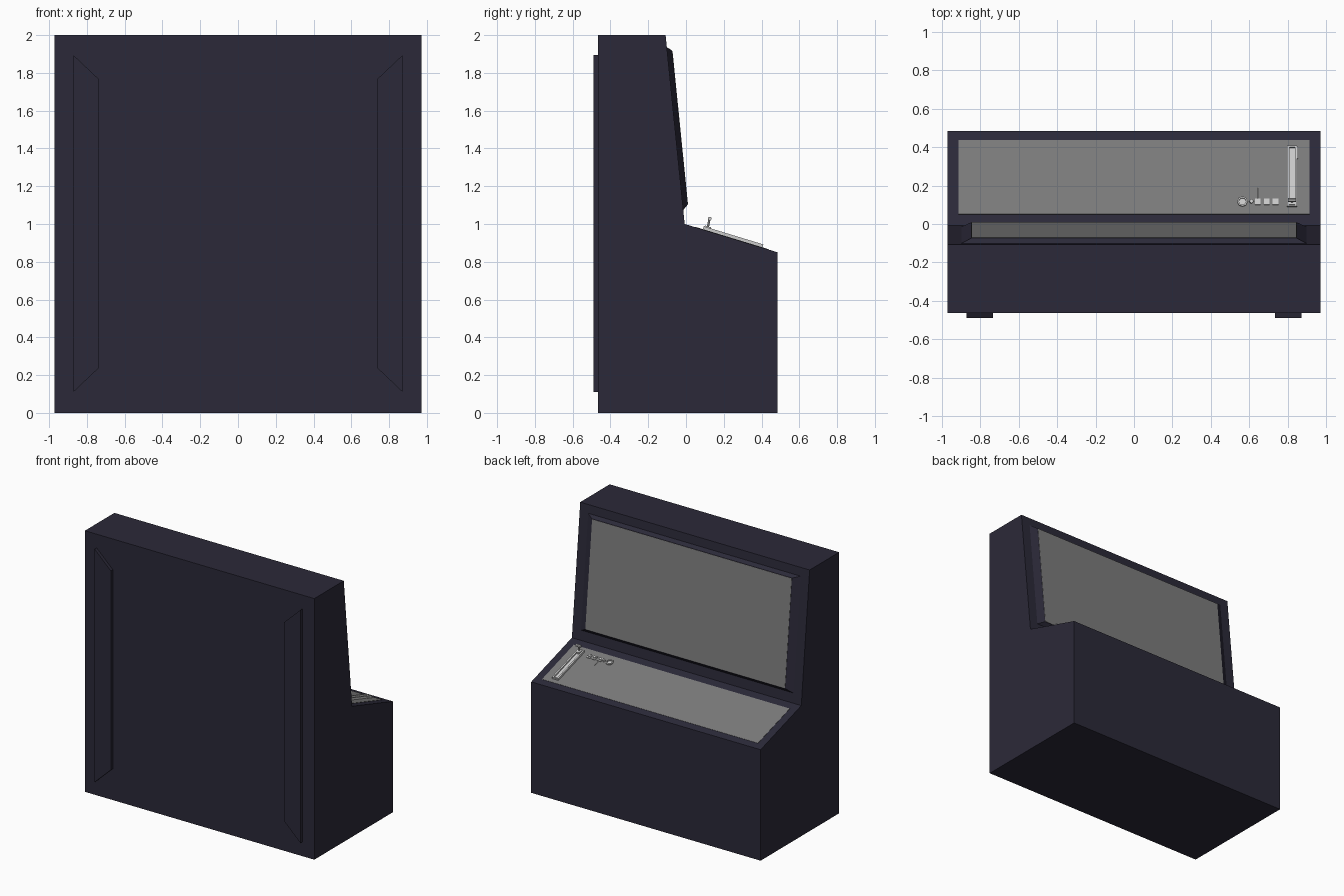
import bpy, bmesh, math
from mathutils import Matrix, Vector

if "Cube" in bpy.data.objects:
    bpy.data.objects.remove(bpy.data.objects["Cube"])


def material(name, c):
    m = bpy.data.materials.new(name)
    m.diffuse_color = (*c, 1)
    m.use_nodes = True
    m.node_tree.nodes["Principled BSDF"].inputs["Base Color"].default_value = m.diffuse_color
    return m


NAVY = material("dark_navy", (0.024, 0.022, 0.040))
GREY = material("panel_grey", (0.2, 0.2, 0.2))


def finish(name, bm, mat=None, matrix=None):
    bmesh.ops.recalc_face_normals(bm, faces=bm.faces)
    me = bpy.data.meshes.new(name)
    bm.to_mesh(me)
    bm.free()
    ob = bpy.data.objects.new(name, me)
    bpy.context.collection.objects.link(ob)
    if mat:
        me.materials.append(mat)
    if matrix:
        ob.matrix_world = matrix
    return ob


def loft(name, a, b, mat=None, matrix=None):
    """Solid between two matching outlines of 3D points."""
    bm = bmesh.new()
    va, vb = [bm.verts.new(p) for p in a], [bm.verts.new(p) for p in b]
    n = len(a)
    bm.faces.new(va)
    bm.faces.new(vb[::-1])
    for i in range(n):
        bm.faces.new((va[i], va[(i + 1) % n], vb[(i + 1) % n], vb[i]))
    return finish(name, bm, mat, matrix)


def rect(x0, x1, y0, y1, z):
    return [(x0, y0, z), (x1, y0, z), (x1, y1, z), (x0, y1, z)]


def box(name, x, y, z, mat=None, matrix=None):
    return loft(name, rect(*x, *y, z[0]), rect(*x, *y, z[1]), mat, matrix)


def rod(name, p, q, r, sides, matrix):
    p, q = Vector(p), Vector(q)
    d = q - p
    bm = bmesh.new()
    bmesh.ops.create_cone(bm, cap_ends=True, segments=sides, radius1=r, radius2=r, depth=d.length,
                          matrix=Matrix.Translation((p + q) / 2) @ d.to_track_quat('Z', 'Y').to_matrix().to_4x4())
    return finish(name, bm, None, matrix)


# Cabinet body from its side profile
W = 0.972
profile = [(-0.465, 0), (0.485, 0), (0.485, 0.85), (-0.007, 1.0), (-0.108, 2.0), (-0.465, 2.0)]
loft("cabinet_body", [(-W, y, z) for y, z in profile], [(W, y, z) for y, z in profile], NAVY)

# Trapezoid wall strips
strip = [(0.872, 0.11), (0.872, 1.895), (0.735, 1.765), (0.735, 0.24)]
for s, side in ((1, "right"), (-1, "left")):
    loft("wall_strip_" + side, [(s * x, -0.49, z) for x, z in strip],
         [(s * x, -0.46, z) for x, z in strip], NAVY)

# Raised screen mount with chamfered rim, in the plane of the upper slope
tilt = math.atan2(0.101, 1.0)
upper = Matrix.Translation((0, -0.007, 1.0)) @ Matrix.Rotation(tilt, 4, 'X')
# local z runs up the slope, local -y is into the body


def upright(hx, z0, z1, y):
    return [(-hx, y, z0), (hx, y, z0), (hx, y, z1), (-hx, y, z1)]


loft("screen_mount", upright(0.91, 0.07, 0.945, -0.005), upright(0.848, 0.1, 0.92, 0.026), NAVY, upper)
loft("screen", upright(0.846, 0.102, 0.918, 0.024), upright(0.846, 0.102, 0.918, 0.028), GREY, upper)

# Control desk, in the plane of the lower slope
a = math.atan2(0.15, 0.492)
desk = Matrix.Translation((0, -0.007, 1.0)) @ Matrix.Rotation(-a, 4, 'X')
box("control_panel", (-0.915, 0.915), (0.06, 0.463), (-0.01, 0.002), GREY, desk)

# Slider rail: base, two side rails, end stops
box("slider_base", (0.797, 0.850), (0.1, 0.43), (0, 0.008), None, desk)
for i, x in enumerate((0.797, 0.838)):
    box("slider_rail_%d" % i, (x, x + 0.012), (0.1, 0.43), (0, 0.018), None, desk)
for i, y in enumerate((0.1, 0.42)):
    box("slider_stop_%d" % i, (0.797, 0.850), (y, y + 0.01), (0, 0.018), None, desk)
box("slider_side_tab", (0.848, 0.855), (0.36, 0.425), (0, 0.012), None, desk)

# Slider lever
box("lever_carriage", (0.808, 0.839), (0.105, 0.14), (0.006, 0.024), None, desk)
rod("lever_stem", (0.823, 0.122, 0.02), (0.823, 0.118, 0.065), 0.006, 8, desk)
rod("lever_grip", (0.803, 0.118, 0.066), (0.843, 0.118, 0.066), 0.010, 8, desk)

# Row of small controls
v = 0.128
bm = bmesh.new()
rings = []
for r, z in ((0.027, 0), (0.027, 0.012), (0.019, 0.012), (0.019, 0.003)):
    rings.append([bm.verts.new((0.565 + r * math.cos(k * math.pi / 4), v + r * math.sin(k * math.pi / 4), z))
                  for k in range(8)])
for p, q in zip(rings, rings[1:]):
    for k in range(8):
        bm.faces.new((p[k], p[(k + 1) % 8], q[(k + 1) % 8], q[k]))
bm.faces.new(rings[-1])
bm.faces.new(rings[0][::-1])
finish("dial_ring", bm, None, desk)
rod("small_knob", (0.612, v, 0), (0.612, v, 0.014), 0.012, 4, desk)
for i, x in enumerate((0.645, 0.692, 0.737)):
    box("switch_base_%d" % i, (x - 0.015, x + 0.015), (v - 0.017, v + 0.017), (0, 0.008), None, desk)
    box("switch_key_%d" % i, (x - 0.01, x + 0.01), (v - 0.012, v + 0.006), (0.006, 0.014), None, desk)
rod("thin_pointer", (0.645, v, 0.005), (0.645, 0.2, 0.006), 0.002, 4, desk)
